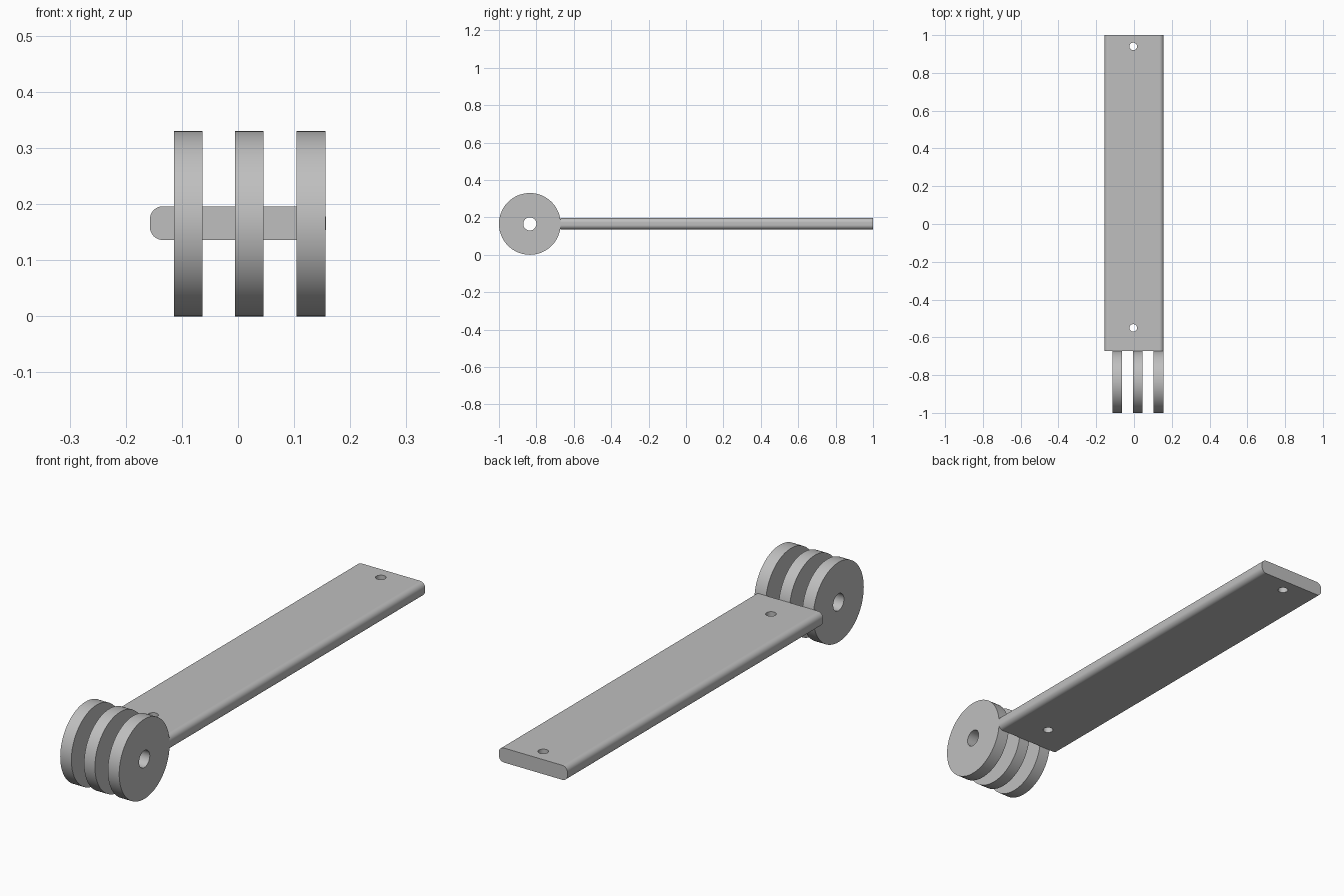
import bpy
import bmesh
from math import radians, tau
from mathutils import Matrix, Vector

if "Cube" in bpy.data.objects:
    bpy.data.objects.remove(bpy.data.objects["Cube"], do_unlink=True)

# One plain grey for the whole part
grey = bpy.data.materials.new("light_grey")
grey.use_nodes = True
colour = (0.52, 0.52, 0.52, 1)
grey.diffuse_color = colour
grey.node_tree.nodes["Principled BSDF"].inputs["Base Color"].default_value = colour


def make_object(name, bm):
    bmesh.ops.recalc_face_normals(bm, faces=bm.faces)
    mesh = bpy.data.meshes.new(name)
    bm.to_mesh(mesh)
    bm.free()
    mesh.materials.append(grey)
    obj = bpy.data.objects.new(name, mesh)
    bpy.context.collection.objects.link(obj)
    return obj


def select_only(obj):
    bpy.ops.object.select_all(action="DESELECT")
    obj.select_set(True)
    bpy.context.view_layer.objects.active = obj


def smooth(obj):
    select_only(obj)
    bpy.ops.object.shade_smooth_by_angle(angle=radians(30))
    weighted = obj.modifiers.new("even_normals", "WEIGHTED_NORMAL")
    weighted.keep_sharp = True


def drill(obj, x, y, z, radius):
    # Vertical round hole through the object
    bm = bmesh.new()
    bmesh.ops.create_cone(bm, cap_ends=True, segments=40, radius1=radius,
                          radius2=radius, depth=0.3,
                          matrix=Matrix.Translation((x, y, z)))
    cutter = make_object("hole_cutter", bm)
    cutter.hide_render = True
    cut = obj.modifiers.new("hole", "BOOLEAN")
    cut.operation = "DIFFERENCE"
    cut.solver = "EXACT"
    cut.object = cutter
    select_only(obj)
    bpy.ops.object.modifier_apply(modifier=cut.name)
    bpy.data.objects.remove(cutter, do_unlink=True)


# Flat bar with its long edges rounded
WIDTH, THICK, BACK, FRONT, MID_Z = 0.314, 0.06, 1.0, -0.672, 0.166
bm = bmesh.new()
bmesh.ops.create_cube(bm, size=1, matrix=Matrix.Translation((0, (BACK + FRONT) / 2, MID_Z))
                      @ Matrix.Diagonal((WIDTH, BACK - FRONT, THICK, 1)))
long_edges = [e for e in bm.edges
              if abs(e.verts[0].co.y - e.verts[1].co.y) > 0.5]
bmesh.ops.bevel(bm, geom=long_edges, offset=0.023, offset_type="OFFSET",
                segments=8, profile=0.5, affect="EDGES")
bar = make_object("mounting_bar", bm)
for hole_y in (0.94, -0.55):
    drill(bar, -0.004, hole_y, MID_Z, 0.02)
smooth(bar)

# Three hinge discs with a pin bore, each a spun rectangle
RADIUS, BORE, DISC_Y = 0.165, 0.035, -0.835
discs = (("right_hinge_disc", -0.114, -0.063),
         ("middle_hinge_disc", -0.005, 0.045),
         ("left_hinge_disc", 0.104, 0.156))
for name, x0, x1 in discs:
    bm = bmesh.new()
    centre = Vector((0, DISC_Y, RADIUS))
    corners = [bm.verts.new(centre + Vector((x, 0, r)))
               for x, r in ((x0, BORE), (x0, RADIUS), (x1, RADIUS), (x1, BORE))]
    loop = [bm.edges.new((corners[i], corners[(i + 1) % 4])) for i in range(4)]
    bmesh.ops.spin(bm, geom=corners + loop, cent=centre, axis=(1, 0, 0),
                   angle=tau, steps=96, use_merge=True)
    bmesh.ops.remove_doubles(bm, verts=bm.verts, dist=0.0001)
    smooth(make_object(name, bm))
